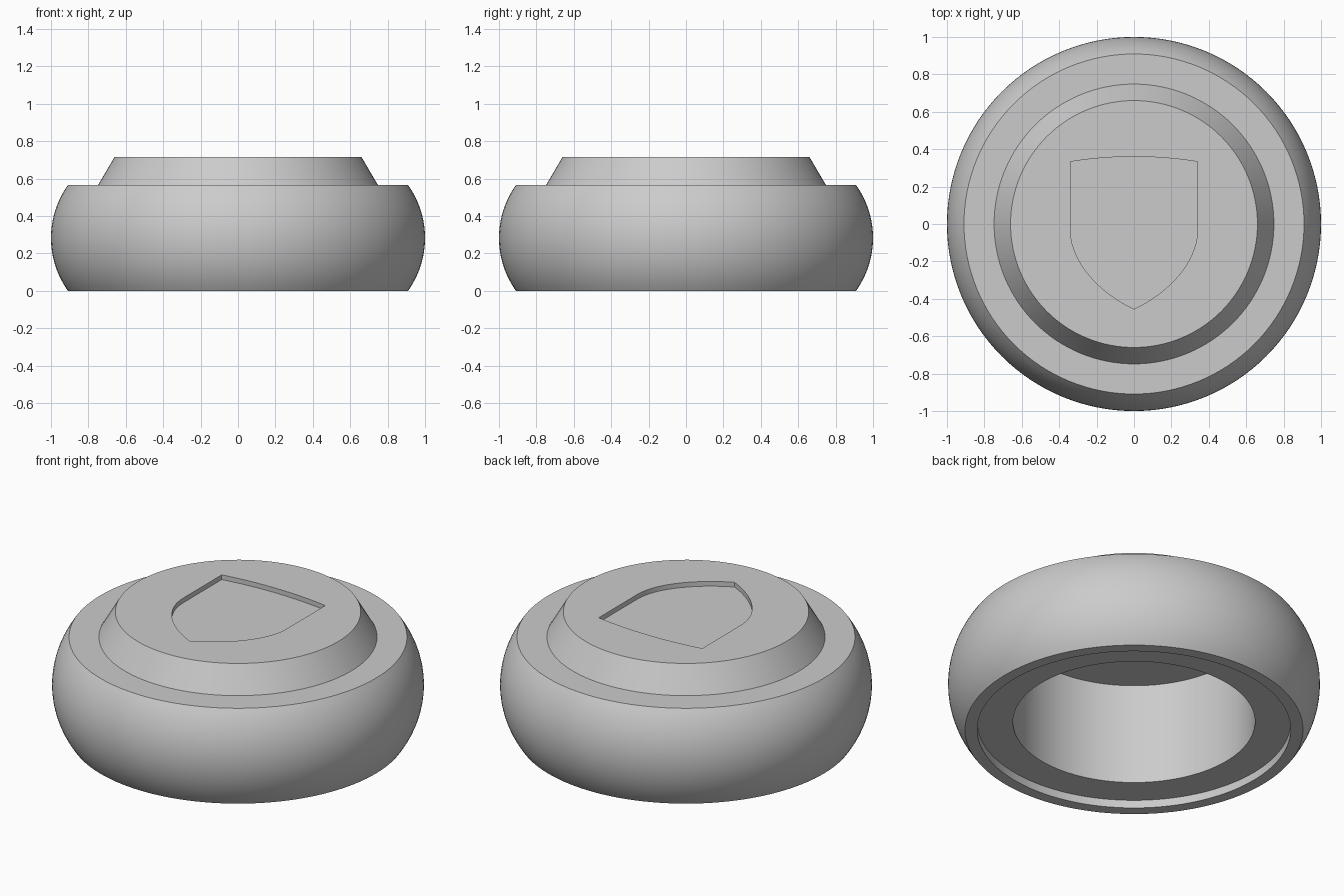
import bpy, bmesh, math
from mathutils import Vector
from mathutils.geometry import interpolate_bezier

if "Cube" in bpy.data.objects:
    bpy.data.objects.remove(bpy.data.objects["Cube"])

SEGMENTS = 128
grey = bpy.data.materials.new("plain grey")
grey.diffuse_color = (0.6, 0.6, 0.6, 1)
grey.use_nodes = True
grey.node_tree.nodes["Principled BSDF"].inputs["Base Color"].default_value = grey.diffuse_color


def make_object(name, bm):
    bmesh.ops.recalc_face_normals(bm, faces=bm.faces)
    mesh = bpy.data.meshes.new(name)
    bm.to_mesh(mesh)
    bm.free()
    mesh.materials.append(grey)
    obj = bpy.data.objects.new(name, mesh)
    bpy.context.collection.objects.link(obj)
    return obj


def lathe(name, profile):
    """Spin an open profile of (radius, z) points and cap both ends."""
    bm = bmesh.new()
    rings = []
    for r, z in profile:
        rings.append([bm.verts.new((r * math.cos(a), r * math.sin(a), z))
                      for a in (2 * math.pi * i / SEGMENTS for i in range(SEGMENTS))])
    for low, high in zip(rings, rings[1:]):
        for i in range(SEGMENTS):
            j = (i + 1) % SEGMENTS
            bm.faces.new((low[i], low[j], high[j], high[i]))
    bm.faces.new(rings[0])
    bm.faces.new(rings[-1])
    return make_object(name, bm)


# Bulging side wall: a circular arc from the bottom rim to the shoulder
HALF, RIM_R = 0.283, 0.909
bulge = 1 - RIM_R
arc_r = (HALF ** 2 + bulge ** 2) / (2 * bulge)
limit = math.asin(HALF / arc_r)
side = [(1 - arc_r + arc_r * math.cos(t), HALF + arc_r * math.sin(t))
        for t in (limit * (i / 12 - 1) for i in range(25))]

# Hollow cap: bore ceiling, bore, step, rim, side, shoulder, raised top
bore = [(0.651, 0.648), (0.651, 0.047), (0.843, 0.047), (0.843, 0)]
top = [(0.748, 2 * HALF), (0.66, 0.716)]
cap = lathe("round_cap", bore + side + top)

# Shield outline: right half from the top middle to the lower point, mirrored
crown = [Vector((0.34 * i / 8, 0.36 - 0.027 * (i / 8) ** 2, 0)) for i in range(9)]
flank = interpolate_bezier(Vector((0.34, -0.03, 0)), Vector((0.34, -0.2, 0)),
                           Vector((0.19, -0.365, 0)), Vector((0, -0.455, 0)), 20)
half = crown + list(flank)
outline = half + [Vector((-p.x, p.y, 0)) for p in reversed(half[1:-1])]

# Shield cutter for the shallow recess
bm = bmesh.new()
face = bm.faces.new([bm.verts.new((p.x, p.y, 0.688)) for p in outline])
extruded = bmesh.ops.extrude_face_region(bm, geom=[face])["geom"]
bmesh.ops.translate(bm, vec=(0, 0, 0.1),
                    verts=[v for v in extruded if isinstance(v, bmesh.types.BMVert)])
cutter = make_object("shield_cutter", bm)
cutter.hide_render = True

# Cut the recess, then smooth the round surfaces
bpy.ops.object.select_all(action='DESELECT')
cap.select_set(True)
bpy.context.view_layer.objects.active = cap
cut = cap.modifiers.new("shield_recess", 'BOOLEAN')
cut.operation = 'DIFFERENCE'
cut.solver = 'EXACT'
cut.object = cutter
bpy.ops.object.modifier_apply(modifier=cut.name)
bpy.data.objects.remove(cutter)
bpy.ops.object.shade_smooth_by_angle(angle=math.radians(25))
